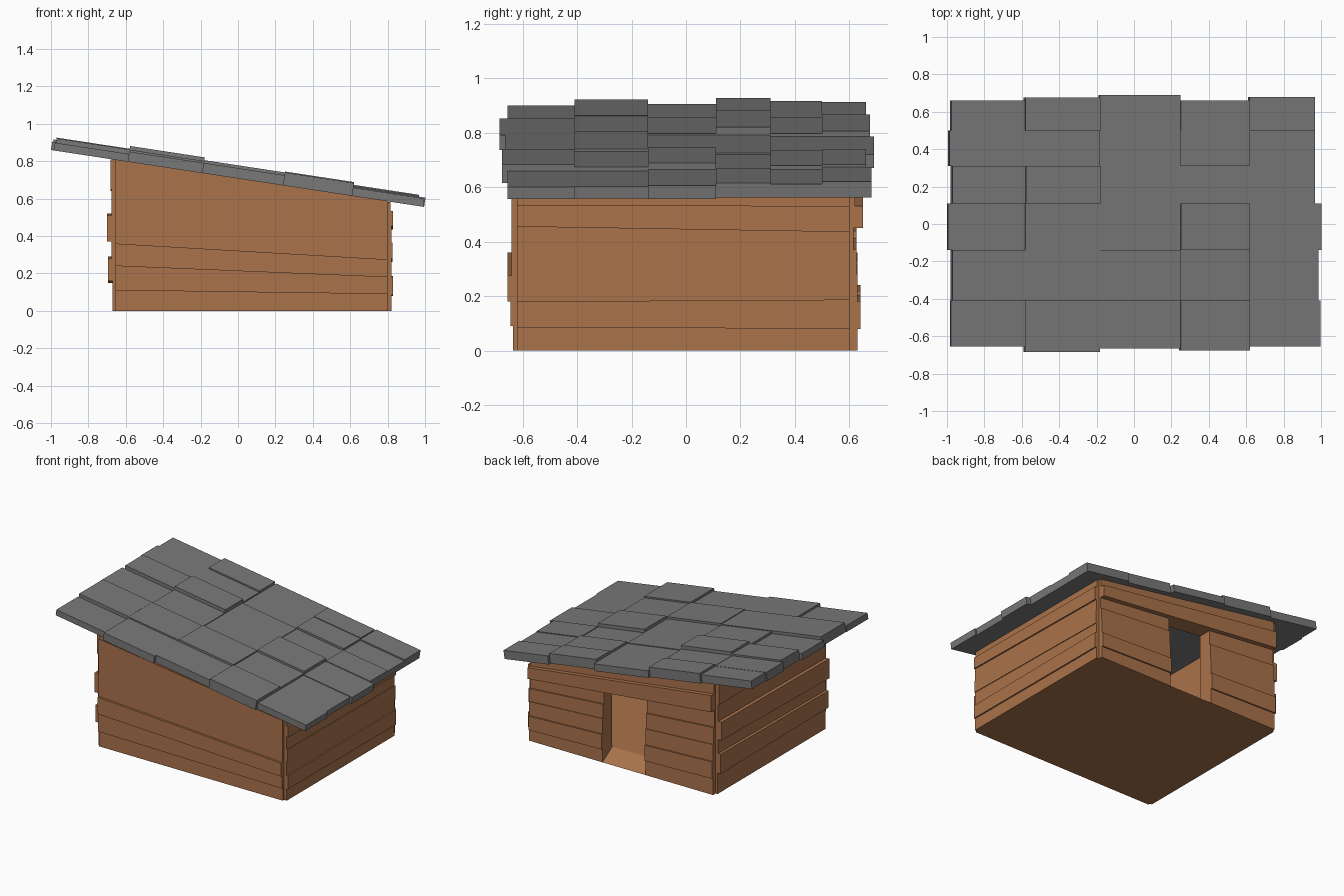
import bpy, bmesh
from mathutils import Vector

if "Cube" in bpy.data.objects:
    bpy.data.objects.remove(bpy.data.objects["Cube"])


def material(name, rgb):
    m = bpy.data.materials.new(name)
    m.diffuse_color = (*rgb, 1)
    m.use_nodes = True
    m.node_tree.nodes["Principled BSDF"].inputs["Base Color"].default_value = m.diffuse_color
    return m


WOOD = material("wood", (0.40, 0.17, 0.07))
SLATE = material("slate", (0.19, 0.19, 0.19))


def add_prism(bm, profile, sweep):
    """Extrude a flat 3D profile along a vector."""
    low = [bm.verts.new(p) for p in profile]
    high = [bm.verts.new(Vector(p) + Vector(sweep)) for p in profile]
    bm.faces.new(low)
    bm.faces.new(high[::-1])
    n = len(low)
    for i in range(n):
        bm.faces.new((low[i], high[i], high[(i + 1) % n], low[(i + 1) % n]))


def finish(bm, name, mat):
    bmesh.ops.recalc_face_normals(bm, faces=bm.faces)
    mesh = bpy.data.meshes.new(name)
    bm.to_mesh(mesh)
    bm.free()
    mesh.materials.append(mat)
    bpy.context.collection.objects.link(bpy.data.objects.new(name, mesh))


X0, X1, Y0, Y1 = -0.655, 0.80, -0.62, 0.60   # wall core outline
THICK, FLOOR = 0.08, 0.07
DOOR = (-0.12, 0.22)


def plank_wall(name, a, b, out, za, zb, depths, door_rows=0):
    """Stack of uneven planks from a to b; za/zb are the seam heights at each end."""
    bm = bmesh.new()
    a, b, out = Vector(a), Vector(b), Vector(out)
    for i, d in enumerate(depths):
        spans = [(0, 1)]
        if i < door_rows:
            spans = [(0, (DOOR[0] - a.x) / (b.x - a.x)), ((DOOR[1] - a.x) / (b.x - a.x), 1)]
        for t0, t1 in spans:
            def pt(t, k):
                p = a.lerp(b, t) - out * THICK
                p.z = za[k] + (zb[k] - za[k]) * t
                return p
            add_prism(bm, [pt(t0, i), pt(t1, i), pt(t1, i + 1), pt(t0, i + 1)], out * (THICK + d))
    finish(bm, name, WOOD)


# Plank walls
plank_wall("front_wall", (X0, Y0, 0), (X1, Y0, 0), (0, -1, 0),
           (0, .11, .24, .36, .77, .809), (0, .09, .18, .275, .575, .587),
           (.015, .025, .035, .02, .015))
plank_wall("back_wall", (X0, Y1, 0), (X1, Y1, 0), (0, 1, 0),
           (0, .12, .24, .36, .48, .60, .72, .809), (0, .08, .18, .28, .37, .45, .53, .587),
           (.03, .04, .03, .025, .015, .05, .02), door_rows=5)
plank_wall("left_wall", (X0, Y0, 0), (X0, Y1, 0), (-1, 0, 0),
           (0, .16, .28, .37, .51, .65, .81), (0, .15, .29, .39, .52, .64, .81),
           (.015, .04, .02, .045, .02, .028))
plank_wall("right_wall", (X1, Y0, 0), (X1, Y1, 0), (1, 0, 0),
           (0, .085, .18, .28, .365, .455, .535, .583), (0, .08, .187, .26, .36, .435, .53, .583),
           (.02, .03, .02, .025, .02, .03, .015))

# Raised floor
bm = bmesh.new()
add_prism(bm, [(X0, Y0, 0), (X1, Y0, 0), (X1, Y1 - THICK, 0), (X0, Y1 - THICK, 0)], (0, 0, FLOOR))
finish(bm, "floor", WOOD)

# Sloped door sill
bm = bmesh.new()
add_prism(bm, [(DOOR[0], Y1 + .03, 0), (DOOR[0], Y1 - THICK, 0), (DOOR[0], Y1 - THICK, FLOOR)],
          (DOOR[1] - DOOR[0], 0, 0))
finish(bm, "door_sill", WOOD)

# Roof of uneven slates on one sloping plane
SLOPE = -0.1525
NORMAL = Vector((-SLOPE, 0, 1)).normalized()
XS = (-.99, -.59, -.19, .24, .61, .99)
YS = (-.66, -.41, -.14, .11, .31, .50, .67)
X_LEFT = (-.985, -.98, -1.0, -.98, -.995, -.985)
X_RIGHT = (.99, .98, .995, .96, .96, .96)
Y_LOW = (-.655, -.685, -.665, -.675, -.655)
Y_HIGH = (.66, .675, .69, .66, .68)
HEIGHTS = ((.042, .066, .045, .070, .058, .056),
           (.055, .065, .060, .085, .060, .070),
           (.055, .070, .055, .055, .050, .050),
           (.070, .060, .075, .050, .065, .070),
           (.045, .045, .050, .055, .050, .060))
bm = bmesh.new()
for c in range(5):
    for r in range(6):
        xa = X_LEFT[r] if c == 0 else XS[c]
        xb = X_RIGHT[r] if c == 4 else XS[c + 1]
        ya = Y_LOW[c] if r == 0 else YS[r]
        yb = Y_HIGH[c] if r == 5 else YS[r + 1]
        add_prism(bm, [(x, y, .7075 + SLOPE * x) for x, y in
                       ((xa, ya), (xb, ya), (xb, yb), (xa, yb))], NORMAL * HEIGHTS[c][r])
finish(bm, "roof_slates", SLATE)
